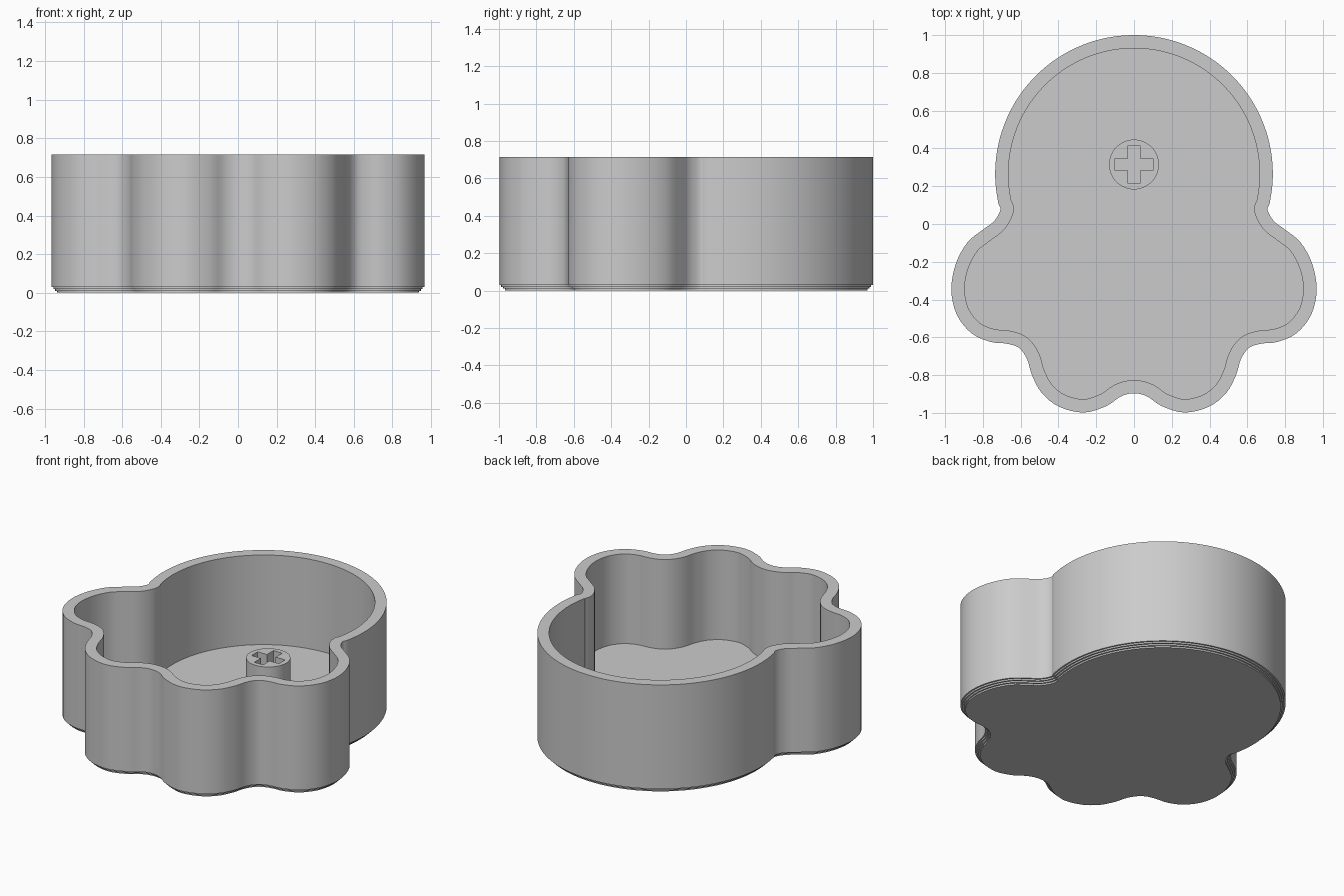
import bpy, bmesh, math
from mathutils import Vector

cube = bpy.data.objects.get("Cube")
if cube:
    bpy.data.objects.remove(cube, do_unlink=True)

HEIGHT, FLOOR, WALL = 0.715, 0.125, 0.07
POST_Y, POST_R, POST_TOP = 0.315, 0.132, 0.33

grey = bpy.data.materials.new("plain grey")
grey.use_nodes = True
grey.diffuse_color = (0.6, 0.6, 0.6, 1)
grey.node_tree.nodes["Principled BSDF"].inputs["Base Color"].default_value = grey.diffuse_color


def finish(bm, name):
    bmesh.ops.recalc_face_normals(bm, faces=bm.faces)
    mesh = bpy.data.meshes.new(name)
    bm.to_mesh(mesh)
    bm.free()
    mesh.materials.append(grey)
    obj = bpy.data.objects.new(name, mesh)
    bpy.context.collection.objects.link(obj)
    bpy.ops.object.select_all(action="DESELECT")
    obj.select_set(True)
    bpy.context.view_layer.objects.active = obj
    bpy.ops.object.shade_smooth_by_angle(angle=math.radians(30))
    return obj


def ring(bm, points, z):
    return [bm.verts.new((p[0], p[1], z)) for p in points]


def bridge(bm, a, b):
    n = len(a)
    for i in range(n):
        bm.faces.new((a[i], a[(i + 1) % n], b[(i + 1) % n], b[i]))


def smooth_loop(points, steps=4):
    """Closed Catmull-Rom curve through the points."""
    out, n = [], len(points)
    for i in range(n):
        a, b, c, d = (points[(i + k) % n] for k in (-1, 0, 1, 2))
        for s in range(steps):
            t = s / steps
            out.append(0.5 * (2 * b + (c - a) * t + (2 * a - 5 * b + 4 * c - d) * t ** 2
                              + (3 * b - a - 3 * c + d) * t ** 3))
    return out


def inset(points, dist):
    """Move a clockwise loop inward along its normals."""
    out, n = [], len(points)
    for i, p in enumerate(points):
        t = (points[(i + 1) % n] - points[i - 1]).normalized()
        out.append(p + Vector((t.y, -t.x)) * dist)
    return out


# Paw outline: round pad arc, then side lobe and toe, mirrored
half = [Vector((0.735 * math.cos(a), 0.265 + 0.735 * math.sin(a)))
        for a in (math.radians(90 - 8.5 * i) for i in range(13))]
half += [Vector(p) for p in (
    (0.707, 0.075), (0.74, 0.016), (0.8, -0.03), (0.882, -0.098), (0.943, -0.21),
    (0.967, -0.345), (0.94, -0.476), (0.862, -0.577), (0.76, -0.624), (0.677, -0.633),
    (0.61, -0.655), (0.566, -0.715), (0.54, -0.8), (0.488, -0.895), (0.395, -0.968),
    (0.265, -0.998), (0.145, -0.963), (0.07, -0.913), (0, -0.896))]
outline = smooth_loop(half + [Vector((-p.x, p.y)) for p in reversed(half[1:-1])])

# Tray: stepped bottom edge, outer wall, rim, inner wall and floor
bm = bmesh.new()
levels = []
STEPS = 3
for i in range(STEPS):
    d = 0.03 * (1 - i / STEPS)
    levels += [(d, 0.03 * i / STEPS), (d, 0.03 * (i + 1) / STEPS)]
levels += [(0, 0.03), (0, HEIGHT), (WALL, HEIGHT), (WALL, FLOOR)]
rings = [ring(bm, inset(outline, d), z) for d, z in levels]
for a, b in zip(rings, rings[1:]):
    bridge(bm, a, b)
for end in (rings[0], rings[-1]):
    bm.faces.new(end)
finish(bm, "paw_tray")

# Round post with a cross-shaped socket
circle = [(POST_R * math.cos(a), POST_Y + POST_R * math.sin(a))
          for a in (math.tau * i / 48 for i in range(48))]
L, W = 0.1, 0.032
corner = [(L, -W), (L, W), (W, W)]
cross = []
for q in range(4):
    c, s = round(math.cos(q * math.pi / 2)), round(math.sin(q * math.pi / 2))
    cross += [(x * c - y * s, POST_Y + x * s + y * c) for x, y in corner]
bm = bmesh.new()
rim_edges = []
for shape in (circle, cross):
    top, low = ring(bm, shape, POST_TOP), ring(bm, shape, FLOOR)
    bridge(bm, low, top)
    rim_edges += [bm.edges.get((top[i - 1], top[i])) for i in range(len(top))]
bmesh.ops.triangle_fill(bm, edges=rim_edges, use_beauty=True)
finish(bm, "socket_post")
